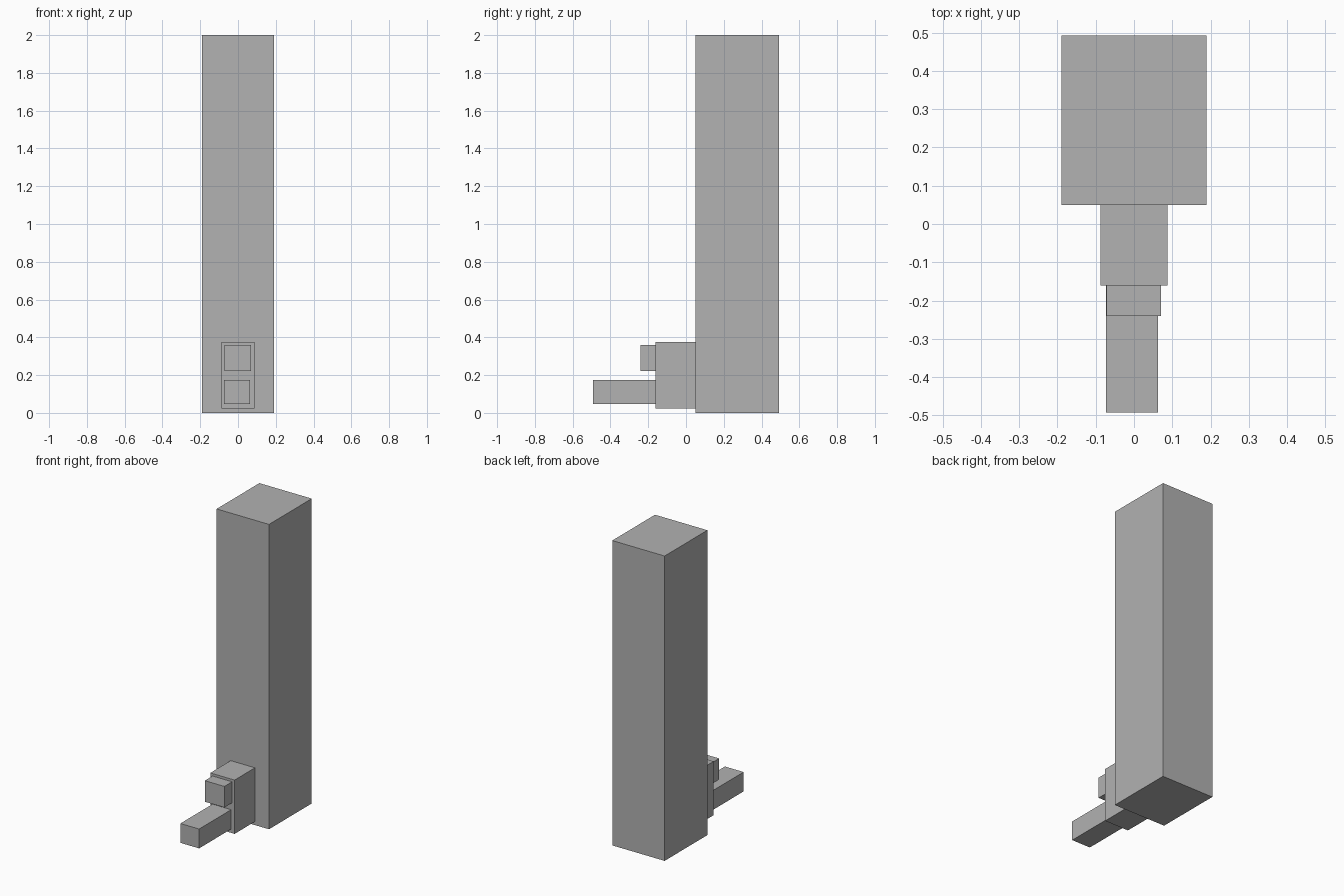
import bpy
from mathutils import Vector

cube = bpy.data.objects.get("Cube")
if cube:
    bpy.data.objects.remove(cube, do_unlink=True)

# Single flat grey
grey = bpy.data.materials.new("plain_grey")
grey.use_nodes = True
colour = (0.445, 0.445, 0.445, 1)
grey.diffuse_color = colour
grey.node_tree.nodes["Principled BSDF"].inputs["Base Color"].default_value = colour


def box(name, low, high):
    """Add a box spanning two opposite corners."""
    low, high = Vector(low), Vector(high)
    bpy.ops.mesh.primitive_cube_add(size=1, location=(low + high) / 2)
    part = bpy.context.object
    part.name = name
    part.scale = high - low
    bpy.ops.object.transform_apply(location=False, rotation=False, scale=True)
    part.data.materials.append(grey)


# Tall main column
box("column", (-0.19, 0.05, 0), (0.19, 0.493, 2))

# Mounting block on the lower front of the column
box("mounting_block", (-0.088, -0.161, 0.023), (0.088, 0.05, 0.376))

# Short upper stub and long lower arm
box("upper_stub", (-0.072, -0.241, 0.222), (0.07, -0.161, 0.36))
box("lower_arm", (-0.073, -0.493, 0.048), (0.063, -0.161, 0.175))
